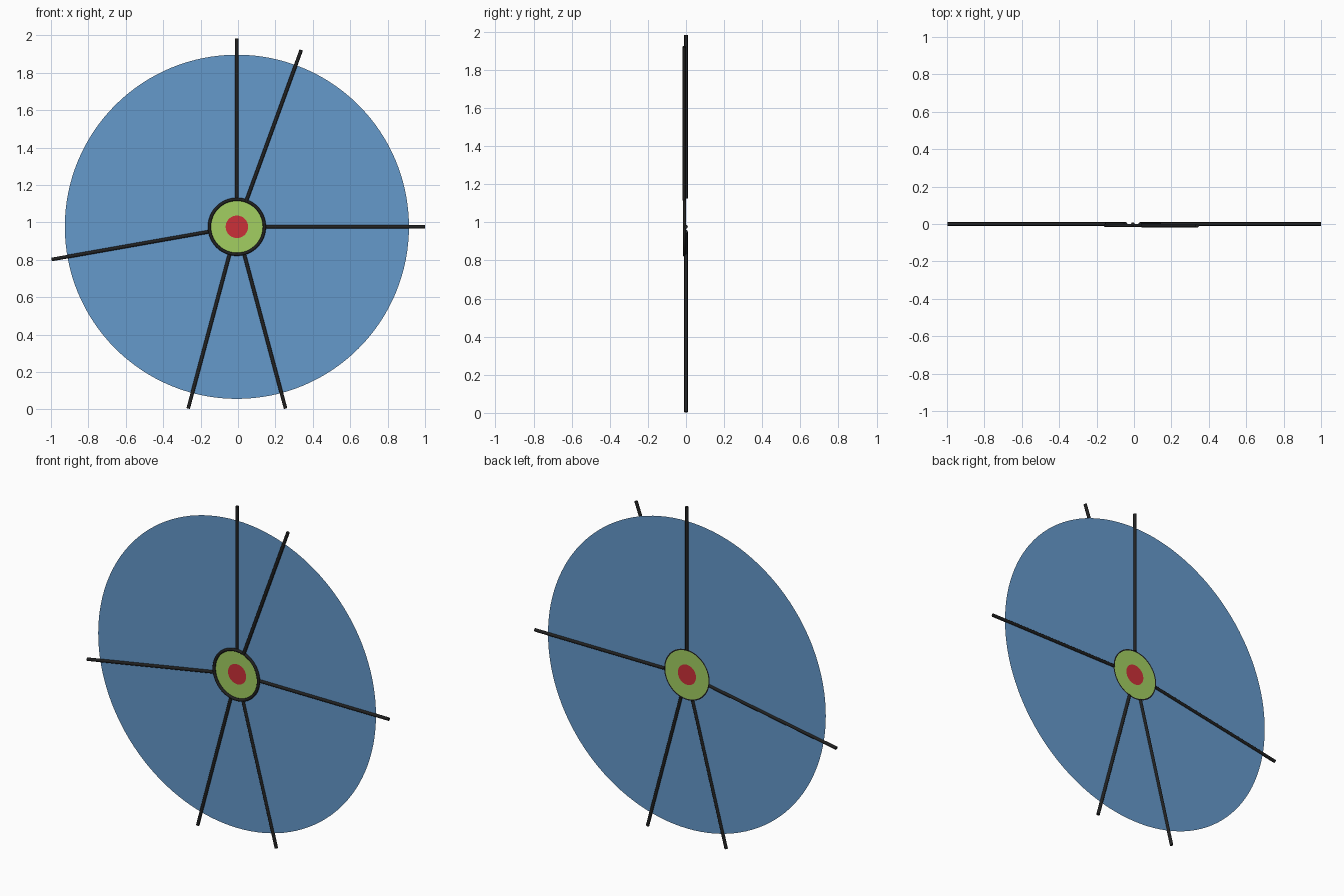
import bpy, bmesh
from math import sin, cos, pi, radians
from mathutils import Vector, Matrix

if "Cube" in bpy.data.objects:
    bpy.data.objects.remove(bpy.data.objects["Cube"])

CX, CZ = -0.006, 0.976   # wheel centre
R_ROD = 0.0095


def material(name, rgb):
    m = bpy.data.materials.new(name)
    m.diffuse_color = (*rgb, 1)
    m.use_nodes = True
    m.node_tree.nodes["Principled BSDF"].inputs["Base Color"].default_value = m.diffuse_color
    return m


BLUE = material("blue", (0.13, 0.32, 0.60))
GREEN = material("green", (0.36, 0.62, 0.12))
RED = material("red", (0.60, 0.03, 0.04))
BLACK = material("black", (0.015, 0.015, 0.015))


def finish(name, bm, mat, smooth=False):
    me = bpy.data.meshes.new(name)
    bmesh.ops.recalc_face_normals(bm, faces=bm.faces)
    bm.to_mesh(me)
    bm.free()
    me.materials.append(mat)
    ob = bpy.data.objects.new(name, me)
    bpy.context.collection.objects.link(ob)
    for p in me.polygons:
        p.use_smooth = smooth
    return ob


def flat_ring(name, r_in, r_out, mat, n=128):
    """Paper-thin annulus facing -y (a full circle when r_in is 0)."""
    bm = bmesh.new()

    def loop(r):
        return [bm.verts.new((CX + r * cos(2 * pi * i / n), 0, CZ + r * sin(2 * pi * i / n)))
                for i in range(n)]
    outer = loop(r_out)
    if r_in == 0:
        bm.faces.new(outer)
    else:
        inner = loop(r_in)
        for i in range(n):
            j = (i + 1) % n
            bm.faces.new((outer[i], outer[j], inner[j], inner[i]))
    return finish(name, bm, mat)


def spoke(name, angle, y=0.0, r0=0.148, r1=1.006):
    """Thin round rod pointing outwards from the hub rim."""
    a = radians(angle)
    d = Vector((cos(a), 0, sin(a)))
    bm = bmesh.new()
    bmesh.ops.create_cone(bm, cap_ends=True, segments=12, radius1=R_ROD, radius2=R_ROD,
                          depth=r1 - r0)
    rot = Vector((0, 0, 1)).rotation_difference(d).to_matrix().to_4x4()
    pos = Vector((CX, y, CZ)) + d * (r0 + r1) / 2
    bm.transform(Matrix.Translation(pos) @ rot)
    ob = finish(name, bm, BLACK, True)
    ob.data.set_sharp_from_angle(angle=radians(40))


# Coloured target zones
flat_ring("outer_disc", 0.145, 0.92, BLUE)
flat_ring("hub_disc", 0.06, 0.145, GREEN)
flat_ring("centre_dot", 0, 0.06, RED)

# Radial rods; the slanted upper one lies on the front of the disc
for i, ang in enumerate((0, 90, 190, 255, 285)):
    spoke(f"spoke_{i + 1}", ang)
spoke("front_spoke", 70, y=-R_ROD)

# Hub rim, resting on the front of the disc
bpy.ops.mesh.primitive_torus_add(major_radius=0.147, minor_radius=0.0085, major_segments=64,
                                 minor_segments=12, location=(CX, -0.0075, CZ),
                                 rotation=(pi / 2, 0, 0))
rim = bpy.context.object
rim.name = "hub_rim"
rim.data.materials.append(BLACK)
bpy.ops.object.shade_smooth()
